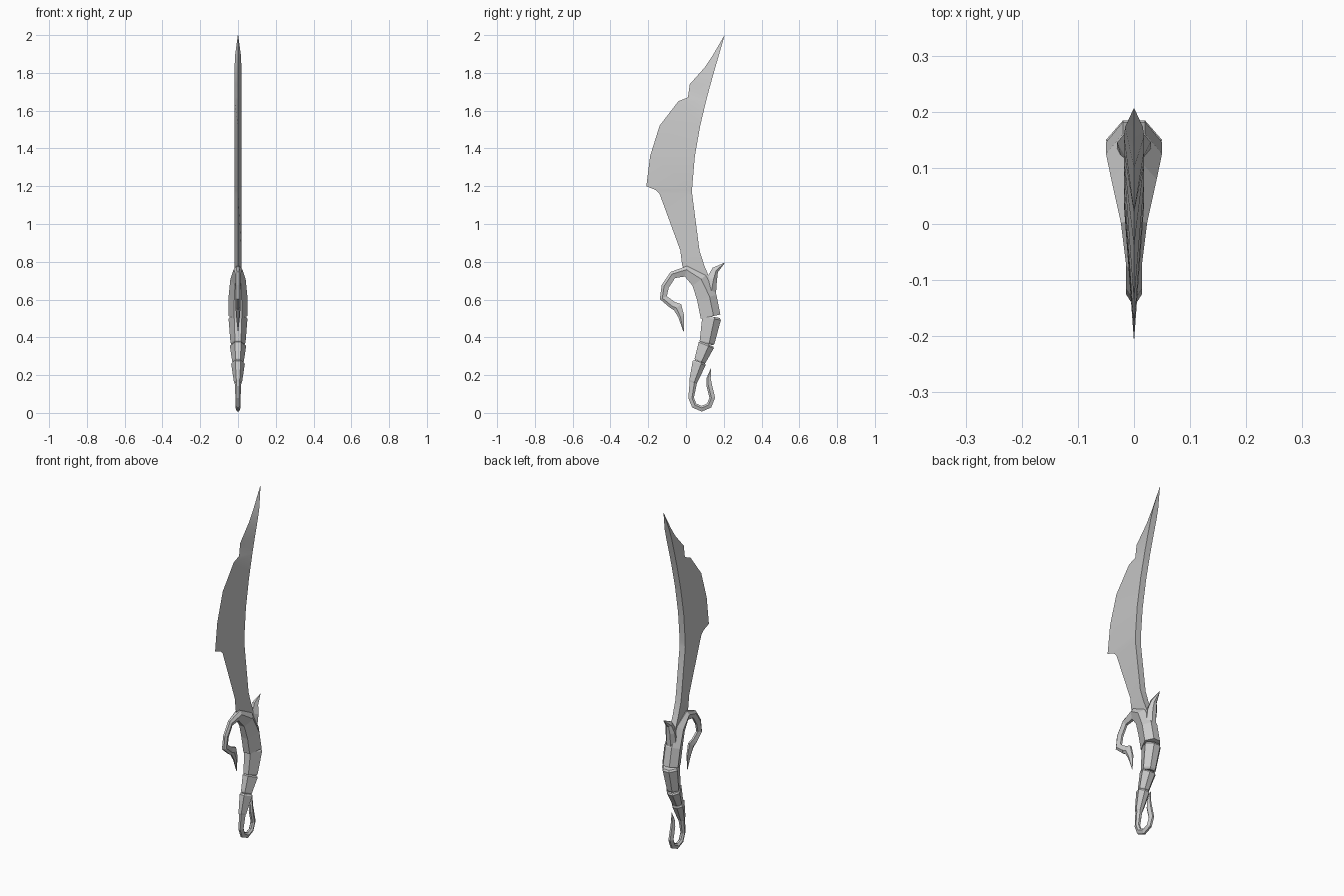
import bpy, bmesh
from math import sin, cos, pi
from mathutils import Vector

cube = bpy.data.objects.get("Cube")
if cube:
    bpy.data.objects.remove(cube)

steel = bpy.data.materials.new("grey_steel")
steel.use_nodes = True
steel.diffuse_color = (.6, .6, .6, 1)
steel.node_tree.nodes["Principled BSDF"].inputs["Base Color"].default_value = steel.diffuse_color


def loft(name, rings):
    """Bridge equal rings of points into a closed, flat-shaded part."""
    bm = bmesh.new()
    loops = [[bm.verts.new(point) for point in ring] for ring in rings]
    for lower, upper in zip(loops, loops[1:]):
        for k in range(len(lower)):
            bm.faces.new((lower[k - 1], lower[k], upper[k], upper[k - 1]))
    bm.faces.new(loops[0])
    bm.faces.new(loops[-1])
    bmesh.ops.recalc_face_normals(bm, faces=bm.faces)
    mesh = bpy.data.meshes.new(name)
    bm.to_mesh(mesh)
    bm.free()
    mesh.materials.append(steel)
    part = bpy.data.objects.new(name, mesh)
    bpy.context.collection.objects.link(part)
    return part


# Six-sided section: narrow front, widest just behind the middle, flat back
SECTION = [(-.4, -1), (.4, -1), (1, .3), (.4, 1), (-.4, 1), (-1, .3)]


def horn(name, path, depths, widths):
    """Sweep the section along a (y, z) path with a half depth and half width per point."""
    points = [Vector(point) for point in path]
    before = points[:1] + points[:-1]
    after = points[1:] + points[-1:]
    rings = []
    for point, back, ahead, depth, width in zip(points, before, after, depths, widths):
        along = (ahead - back).normalized()
        across = Vector((-along.y, along.x)) * depth
        rings.append([(u * width, point.x + v * across.x, point.y + v * across.y)
                      for u, v in SECTION])
    return loft(name, rings)


def smoothstep(value):
    value = min(max(value, 0), 1)
    return value * value * (3 - 2 * value)


# Blade: the spine is one smooth cubic sweep, the cutting edge is an outline
BASE, TIP, HALF_THICKNESS = .7, 2, .018


def spine(z):
    t = (z - BASE) / (TIP - BASE)
    s = 1 - t
    return .13 * s**3 - .21 * s * s * t + .24 * s * t * t + .205 * t**3


EDGE = [(.02, BASE), (-.02, .78), (-.03, .86), (-.14, 1.16), (-.16, 1.18),
        (-.21, 1.2), (-.19, 1.36), (-.14, 1.52), (-.04, 1.65), (.01, 1.67),
        (.02, 1.74), (.1, 1.83), (.14, 1.89), (.204, TIP)]
rings = []
for y, z in EDGE:
    half = max(HALF_THICKNESS * min(1, (TIP - z) * 8), .001)
    rings.append([(-half, spine(z), z), (half, spine(z), z), (0, y, z)])
blade = loft("blade", rings)
bpy.context.view_layer.objects.active = blade
blade.select_set(True)
bpy.ops.object.shade_smooth_by_angle(angle=pi / 6)

# Curled guard: slender round the curl, swelling into the grip
CURL = [(-.07, .57), (-.12, .61), (-.11, .67), (-.07, .73),
        (0, .75), (.07, .7), (.11, .61), (.13, .51)]
swell = [smoothstep((i - 3) / 3) for i in range(len(CURL))]
horn("curled_guard", CURL, [.02 + .033 * s for s in swell], [.014 + .036 * s for s in swell])

# Barb at the free end of the guard
horn("guard_barb", [(-.013, .43), (-.025, .51), (-.045, .56), (-.08, .575)],
     [.001, .016, .025, .018], [.001, .01, .013, .013])

# Thorn behind the blade root
horn("rear_thorn", [(.205, .795), (.155, .757), (.138, .71), (.118, .62)],
     [.001, .018, .027, .04], [.001, .018, .03, .03])

# Grip: overlapping segments, each tapering down with a narrowed rim at both ends
JOINTS = [Vector(joint) for joint in ((.137, .51), (.11, .365), (.072, .27), (.036, .16))]
for i, (top, low) in enumerate(zip(JOINTS, JOINTS[1:])):
    size = .05 - .007 * i
    end = size - .01 - .002 * i
    radii = [size * .86, size, end, end * .86]
    horn(f"grip_segment_{i + 1}", [top.lerp(low, f) for f in (0, .07, .93, 1)], radii, radii)

# Pommel hook: a half ring under the grip, ending in an upturned point
half_ring = [(.083 - .056 * cos(a), .08 - .058 * sin(a)) for a in (k * pi / 4 for k in range(5))]
hook = [(.04, .17), *half_ring, (.122, .15), (.12, .185), (.132, .235)]
radii = [.02] + [.015] * 6 + [.011, .001]
horn("pommel_hook", hook, radii, [r * .9 for r in radii])
